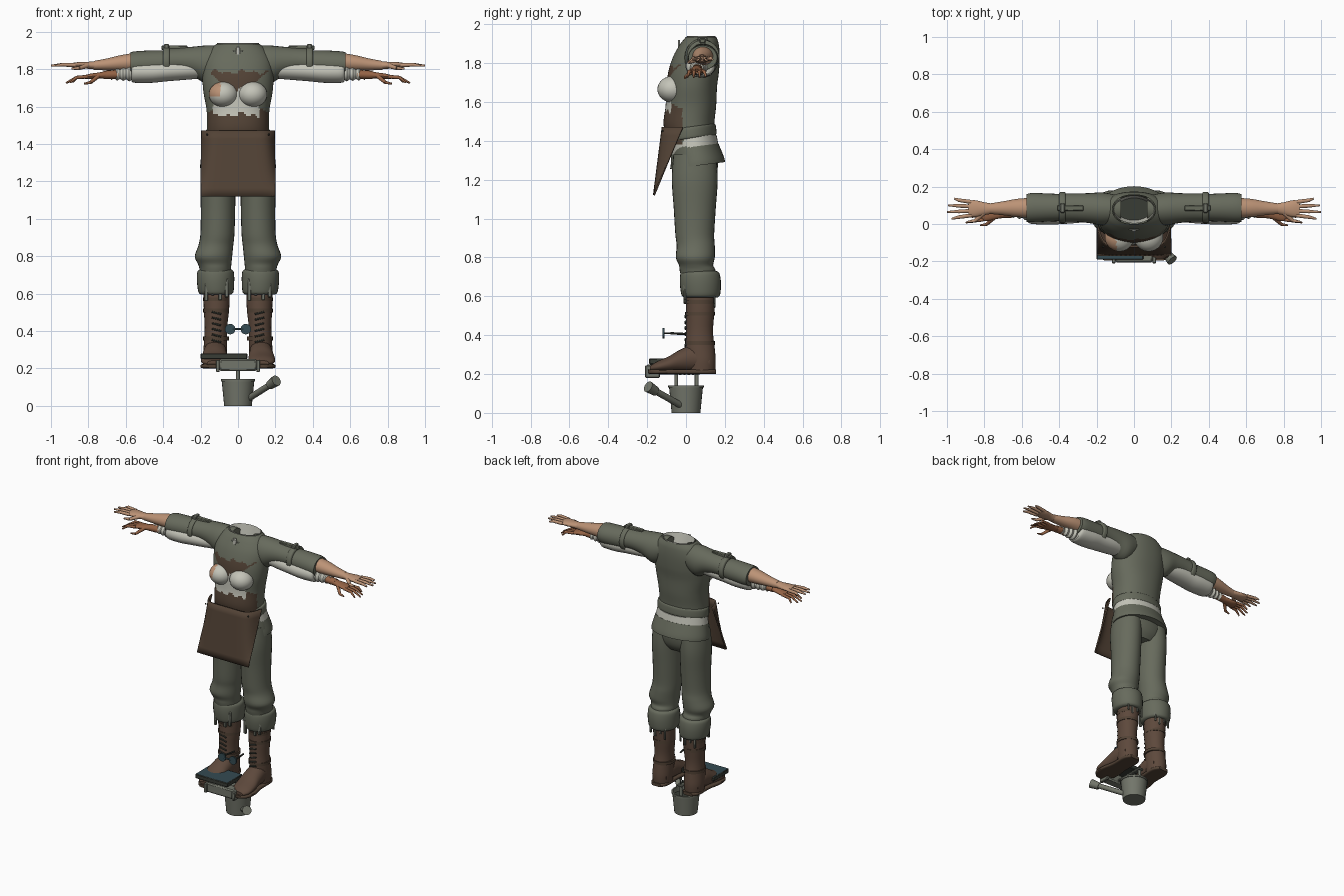
import bpy, bmesh, math
from mathutils import Vector

if "Cube" in bpy.data.objects:
    bpy.data.objects.remove(bpy.data.objects["Cube"])


def material(name, r, g, b):
    m = bpy.data.materials.new(name)
    m.use_nodes = True
    m.diffuse_color = (r, g, b, 1)
    m.node_tree.nodes["Principled BSDF"].inputs["Base Color"].default_value = (r, g, b, 1)
    return m


CLOTH = material("grey green cloth", .135, .145, .108)
BROWN = material("dark brown leather", .085, .055, .036)
BOOT = material("boot brown", .11, .066, .045)
SKIN = material("skin", .50, .29, .18)
GLOVE = material("tan glove", .30, .125, .06)
WHITE = material("off white linen", .55, .55, .48)
TEAL = material("dark teal", .035, .07, .085)
DARK = material("dark metal", .04, .045, .036)
METAL = material("grey metal", .17, .18, .145)


def finish(name, bm, mats, rule=None, angle=40):
    bmesh.ops.recalc_face_normals(bm, faces=bm.faces)
    me = bpy.data.meshes.new(name)
    if rule:
        for f in bm.faces:
            f.material_index = rule(f.calc_center_median())
    bm.to_mesh(me)
    bm.free()
    for m in mats:
        me.materials.append(m)
    for p in me.polygons:
        p.use_smooth = True
    me.set_sharp_from_angle(angle=math.radians(angle))
    ob = bpy.data.objects.new(name, me)
    bpy.context.scene.collection.objects.link(ob)
    return ob


def spline(a, b, c, d, t):
    return .5 * (2*b + (c - a)*t + (2*a - 5*b + 4*c - d)*t*t + (3*b - a - 3*c + d)*t**3)


def loft(name, axis, secs, mats, n=28, k=4, power=2, caps=(True, True), rule=None):
    """Sections are (position along axis, centre a, centre b, radius a, radius b)."""
    rows, last = [], len(secs) - 1
    for i in range(last):
        q = [secs[max(0, min(last, i + j))] for j in (-1, 0, 1, 2)]
        rows += [[spline(*v, s / k) for v in zip(*q)] for s in range(k)] if k > 1 else [secs[i]]
    rows.append(secs[-1])
    bm = bmesh.new()
    rings = []
    for t, a, b, ra, rb in rows:
        ring = []
        for i in range(n):
            w = 2 * math.pi * i / n
            c, s = math.cos(w), math.sin(w)
            u = a + ra * math.copysign(abs(c) ** (2 / power), c)
            v = b + rb * math.copysign(abs(s) ** (2 / power), s)
            ring.append(bm.verts.new({"x": (t, u, v), "y": (u, t, v), "z": (u, v, t)}[axis]))
        rings.append(ring)
    for r, q in zip(rings, rings[1:]):
        for i in range(n):
            bm.faces.new((r[i], r[(i+1) % n], q[(i+1) % n], q[i]))
    for on, ring in zip(caps, (rings[0], rings[-1])):
        if on:
            bm.faces.new(ring)
    return finish(name, bm, mats, rule)


def tube(name, p, q, r, mat, r2=None, n=14):
    p, q = Vector(p), Vector(q)
    bm = bmesh.new()
    bmesh.ops.create_cone(bm, cap_ends=True, segments=n, radius1=r, radius2=r if r2 is None else r2,
                          depth=(q - p).length)
    rot = (q - p).to_track_quat("Z", "Y").to_matrix()
    for v in bm.verts:
        v.co = rot @ v.co + (p + q) / 2
    return finish(name, bm, [mat])


def ball(name, c, size, mats, rule=None):
    bm = bmesh.new()
    bmesh.ops.create_uvsphere(bm, u_segments=28, v_segments=18, radius=1)
    for v in bm.verts:
        v.co = Vector([c[i] + v.co[i] * size[i] for i in range(3)])
    return finish(name, bm, mats, rule)


def box(name, lo, hi, mats, rule=None, bevel=.004):
    bm = bmesh.new()
    bmesh.ops.create_cube(bm, size=1)
    for v in bm.verts:
        v.co = Vector([(lo[i] + hi[i]) / 2 + v.co[i] * (hi[i] - lo[i]) for i in range(3)])
    bmesh.ops.bevel(bm, geom=bm.edges[:], offset=bevel, segments=1, affect="EDGES")
    return finish(name, bm, mats, rule)


# Torso with torn chest patch, linen front and leather bib
def torso_colour(c):
    jag = .008 * math.sin(c.x * 90) + .006 * math.sin(c.x * 41)
    if c.y > -.02:
        return 0
    if 1.69 + jag < c.z < 1.785 + jag and abs(c.x) < .045 + (c.z - 1.69) * 1.2:
        return 1
    if 1.56 + jag - abs(c.x) * .1 < c.z < 1.71 and abs(c.x) < .125 + jag:
        return 2
    return 1 if c.z < 1.60 - max(0, c.y + .09) * .5 else 0


loft("torso", "z", [(1.38, 0, .03, .17, .115), (1.48, 0, .015, .165, .13), (1.58, 0, .025, .168, .13),
     (1.68, 0, .03, .185, .13), (1.76, 0, .04, .19, .13), (1.84, 0, .055, .185, .118),
     (1.90, 0, .07, .155, .098), (1.935, 0, .078, .115, .078)],
     [CLOTH, BROWN, WHITE], n=112, k=10, power=2.2, caps=(True, False), rule=torso_colour)
loft("collar_lining", "z", [(1.85, 0, .08, .09, .055), (1.94, 0, .078, .112, .075)], [WHITE], k=1, caps=(False, False))
loft("neck_shadow", "z", [(1.86, 0, .078, .1, .062), (1.87, 0, .078, .1, .062)], [DARK], k=1)
box("collar_placket", (-.028, -.035, 1.85), (.028, .005, 1.90), [METAL])
box("collar_tie", (-.012, -.042, 1.87), (.012, -.03, 1.92), [WHITE])
for s, side in ((-1, "right"), (1, "left")):
    ball(side + "_bust", (s * .078, -.07, 1.665), (.078, .077, .068), [WHITE, SKIN],
         lambda c: int(c.x < -.095 and c.z > 1.65))

# Waist layers
loft("hips", "z", [(1.17, 0, .045, .13, .08), (1.22, 0, .045, .185, .11), (1.3, 0, .045, .195, .12),
     (1.4, 0, .035, .175, .115)], [CLOTH], n=40)
loft("linen_hem", "z", [(1.33, 0, .05, .19, .128), (1.43, 0, .035, .174, .122)], [WHITE], n=40)
tail = loft("shirt_tail", "z", [(1.27, 0, .06, .203, .142), (1.30, 0, .058, .2, .136), (1.37, 0, .045, .184, .122)],
            [CLOTH], n=40)
belt = loft("belt", "z", [(1.415, 0, .03, .175, .122), (1.425, 0, .03, .18, .127), (1.465, 0, .028, .178, .125),
            (1.475, 0, .028, .17, .118)], [CLOTH], n=40)
for ob in (tail, belt):
    for v in ob.data.vertices:
        v.co.z += .13 * (v.co.y - .04)

# Apron, wrapped at its top and straight at its hem
bm = bmesh.new()
cols, rows = 24, 8
grid = []
for j in range(rows + 1):
    t = j / rows
    grid.append([])
    for i in range(cols + 1):
        u = math.sin(math.pi * (i / cols - .5))
        y = -.12 - .045 * t + .105 * abs(u) ** 8 * (1 - t)
        grid[-1].append(bm.verts.new((u * (.192 + .006 * t), y, 1.47 - .35 * t)))
for r, q in zip(grid, grid[1:]):
    for i in range(cols):
        bm.faces.new((r[i], r[i+1], q[i+1], q[i]))
apron = finish("apron", bm, [BROWN])
mod = apron.modifiers.new("thickness", "SOLIDIFY")
mod.thickness = .01
mod.offset = 0
for s in (-1, 1):
    ball("apron_stud", (s * .165, -.122, 1.45), (.005, .006, .005), [DARK])


# Hand with four fingers and a thumb, reaching out along x
def hand(name, s, x, y, z, size, droop, curl, mat):
    def at(a, b, c):
        return (s * (x + a * size), y + b * size, z + c * size - droop * a * size)
    loft(name + "_palm", "x", [at(a, 0, 0)[:1] + at(a, b, 0)[1:] + (w * size, h * size) for a, b, w, h in
         ((0, 0, .026, .024), (.05, 0, .034, .019), (.1, 0, .045, .017), (.135, 0, .042, .012))], [mat], n=18)
    for i, reach in enumerate((.225, .25, .243, .21)):
        b = -.036 + .024 * i
        mid = at(.185, b * 1.25, .002)
        tube(name + "_finger", at(.12, b, 0), mid, .0115 * size, mat, .010 * size, 10)
        tube(name + "_fingertip", mid, at(reach, b * 1.5, -curl), .010 * size, mat, .005 * size, 10)
        ball(name + "_knuckle", mid, (.010 * size,) * 3, [mat])
    tube(name + "_thumb", at(.05, -.02, 0), at(.1, -.065, -.012 - curl), .014 * size, mat, .010 * size, 10)
    tube(name + "_thumb_tip", at(.1, -.065, -.012 - curl), at(.14, -.07, -.015 - curl), .010 * size, mat, .005 * size, 10)


for s, side in ((-1, "right"), (1, "left")):
    # Sleeves, linen under-sleeves and arms
    def arm(name, secs, mat, **kw):
        loft(side + name, "x", [(s * q[0],) + q[1:] for q in secs], [mat], **kw)
    arm("_upper_sleeve", [(.07, .078, 1.85, .07, .075), (.16, .08, 1.825, .088, .102), (.24, .085, 1.84, .08, .08),
        (.32, .088, 1.845, .075, .068), (.40, .088, 1.84, .076, .07)], CLOTH)
    arm("_sleeve_fold", [(.365, .088, 1.838, .072, .072), (.37, .088, 1.838, .083, .08), (.395, .088, 1.838, .083, .08),
        (.402, .088, 1.838, .072, .072)], CLOTH)
    arm("_lower_sleeve", [(.38, .088, 1.833, .072, .068), (.46, .088, 1.83, .075, .07), (.54, .088, 1.828, .078, .068),
        (.575, .086, 1.828, .074, .063)], CLOTH)
    arm("_linen_sleeve", [(.2, .08, 1.80, .06, .05), (.28, .078, 1.795, .07, .052), (.38, .075, 1.79, .075, .055),
        (.46, .075, 1.785, .078, .058), (.55, .075, 1.785, .074, .058), (.57, .075, 1.785, .06, .05)], WHITE)
    arm("_linen_ruffle", [(.55 + .016 * i, .065, 1.778 - .001 * i, .05 - .003 * i - .009 * (i % 2),
        .045 - .002 * i - .009 * (i % 2)) for i in range(9)], WHITE, k=3)
    arm("_forearm", [(.53, .086, 1.838, .055, .052), (.62, .086, 1.833, .049, .043), (.70, .084, 1.825, .037, .032),
        (.77, .082, 1.82, .028, .024)], SKIN)
    hand(side + "_bare_hand", s, .75, .082, 1.82, 1, -.01, .004, SKIN)
    arm("_glove_wrist", [(.64, .06, 1.772, .026, .024), (.72, .057, 1.768, .026, .022)], GLOVE)
    hand(side + "_glove_hand", s, .70, .055, 1.77, .88, .1, .025, GLOVE)
    # Shoulder strap
    box(side + "_shoulder_strap", (min(s*.27, s*.41), .07, 1.903), (max(s*.27, s*.41), .10, 1.926), [CLOTH])
    box(side + "_strap_buckle", (min(s*.37, s*.395), .06, 1.905), (max(s*.37, s*.395), .11, 1.935), [METAL])

    # Trouser legs and turned-up cuffs
    def leg(name, secs, mat, **kw):
        loft(side + name, "z", [(q[0], s * q[1]) + q[2:] for q in secs], [mat], **kw)
    leg("_trouser_leg", [(1.33, .098, .045, .09, .11), (1.2, .107, .045, .094, .118), (1.05, .107, .045, .092, .108),
        (.92, .11, .045, .091, .1), (.86, .118, .05, .093, .098), (.80, .131, .048, .1, .1),
        (.76, .125, .052, .09, .088), (.73, .122, .06, .084, .092), (.66, .12, .065, .08, .08)], CLOTH)
    leg("_trouser_cuff", [(.73, .12, .072, .08, .085), (.718, .12, .072, .097, .1), (.67, .12, .074, .1, .106),
        (.61, .118, .076, .094, .1), (.595, .118, .076, .08, .088)], CLOTH)
    for dx, h in ((-.055, .56), (-.02, .59), (.02, .565), (.055, .58)):
        x = s * .115 + dx
        box(side + "_torn_strip", (x - .01, -.012, h), (x + .01, .002, .68), [METAL])
        box(side + "_back_strip", (x - .008, .142, h - .02), (x + .008, .152, .66), [METAL])

    # Boots
    leg("_boot_shaft", [(.64, .115, .078, .07, .075), (.52, .115, .073, .068, .073), (.42, .118, .07, .06, .069),
        (.34, .12, .072, .062, .075), (.27, .122, .08, .064, .073), (.215, .122, .08, .06, .07)], BOOT)
    loft(side + "_boot_foot", "y", [(.12, s*.122, .26, .055, .045), (.04, s*.122, .28, .062, .068),
         (-.03, s*.124, .268, .066, .057), (-.09, s*.127, .25, .071, .04), (-.15, s*.13, .237, .064, .027),
         (-.185, s*.13, .228, .035, .014)], [BOOT])
    loft(side + "_boot_sole", "y", [(.155, s*.122, .212, .035, .011), (.11, s*.122, .212, .06, .013),
         (0, s*.124, .212, .06, .013), (-.09, s*.128, .212, .073, .013), (-.16, s*.13, .212, .064, .012),
         (-.195, s*.13, .212, .03, .01)], [BROWN], power=4)
    for z in (.57, .51, .36):
        leg("_boot_strap", [(z - .01, .117, .072, .069, .076), (z + .01, .117, .072, .069, .076)], BROWN, k=1)
    for i in range(6):
        z = .34 + .03 * i
        tube(side + "_boot_lace", (s*.09, -.002, z), (s*.14, -.002, z + .012), .005, DARK, n=8)

    # Spectacle lens and arm
    tube(side + "_lens", (s * .042, -.12, .41), (s * .042, -.11, .41), .028, TEAL, n=24)
    tube(side + "_lens_arm", (s * .045, -.08, .41), (s * .035, .01, .405), .006, DARK, n=8)
    tube(side + "_hinge", (s * .045, -.112, .41), (s * .045, -.08, .41), .003, DARK, n=8)
tube("lens_bridge", (-.03, -.115, .41), (.03, -.115, .41), .006, TEAL, n=8)

# Teal slab and clamp under the right foot
box("slab", (-.2, -.19, .25), (.05, -.02, .28), [DARK, TEAL], lambda c: int(c.z > .279))
box("clamp_block", (-.1, -.205, .185), (.1, -.14, .25), [METAL], bevel=.008)
for s in (-1, 1):
    box("clamp_end", (s * .108 - .01, -.21, .18), (s * .108 + .01, -.135, .245), [METAL])

# Bucket with spout and stand rods
loft("bucket", "z", [(0, 0, 0, .074, .074), (.13, 0, 0, .087, .087), (.13, 0, 0, .092, .092), (.142, 0, 0, .092, .092),
     (.142, 0, 0, .082, .082), (.11, 0, 0, .08, .08)], [METAL, DARK], k=1, rule=lambda c: int(c.z < .112 and c.z > .1 and c.xy.length < .02))
tube("spout", (.05, -.02, .035), (.185, -.17, .12), .017, METAL)
tube("spout_nozzle", (.17, -.155, .11), (.205, -.195, .135), .024, METAL, .03)
for y in (-.05, .055):
    tube("stand_rod", (0, y, .1), (0, y, .205), .01, METAL)
box("stand_bar", (-.02, -.15, .198), (.02, .075, .212), [METAL])
for i in range(5):
    tube("stand_tooth", (0, -.03 + .022 * i, .195), (0, -.03 + .022 * i, .23), .006, DARK, n=8)
